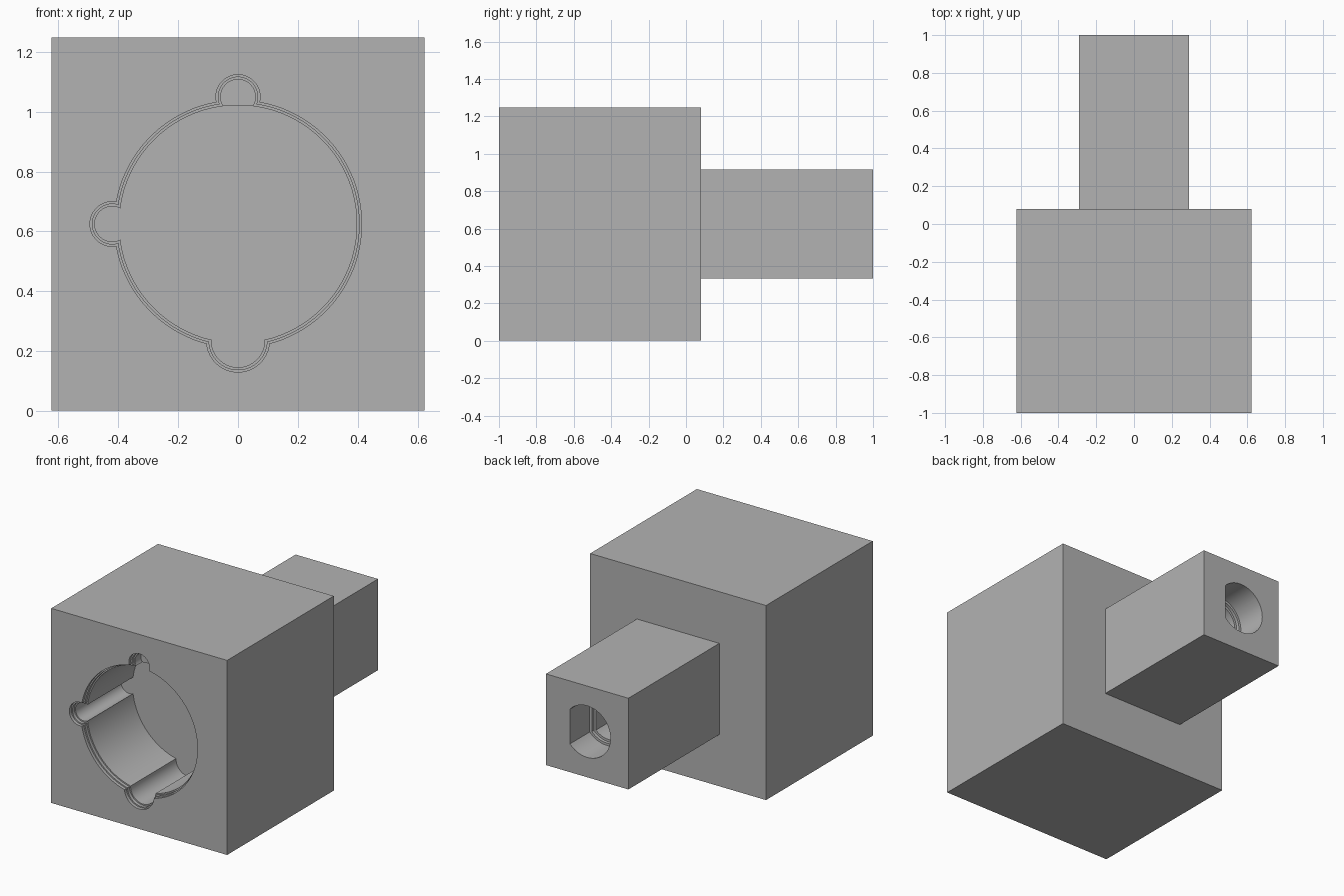
import bpy, bmesh, math

if "Cube" in bpy.data.objects:
    bpy.data.objects.remove(bpy.data.objects["Cube"])

grey = bpy.data.materials.new("plain grey")
grey.use_nodes = True
GREY = (0.45, 0.45, 0.45, 1)
grey.diffuse_color = GREY
grey.node_tree.nodes["Principled BSDF"].inputs["Base Color"].default_value = GREY

MID = 0.625  # height of the shared axis


def prism(name, points, y0, y1):
    """Extrude an (x, z) outline along y."""
    bm = bmesh.new()
    face = bm.faces.new([bm.verts.new((x, y0, z)) for x, z in points])
    ext = bmesh.ops.extrude_face_region(bm, geom=[face])
    moved = [v for v in ext["geom"] if isinstance(v, bmesh.types.BMVert)]
    bmesh.ops.translate(bm, verts=moved, vec=(0, y1 - y0, 0))
    bmesh.ops.recalc_face_normals(bm, faces=bm.faces)
    mesh = bpy.data.meshes.new(name)
    bm.to_mesh(mesh)
    bm.free()
    mesh.materials.append(grey)
    ob = bpy.data.objects.new(name, mesh)
    bpy.context.collection.objects.link(ob)
    return ob


def block(name, half, y0, y1):
    corners = [(-half, -half), (half, -half), (half, half), (-half, half)]
    return prism(name, [(x, MID + z) for x, z in corners], y0, y1)


def circle(cx, cz, r, n):
    return [(cx + r * math.cos(math.tau * (i + 0.5) / n),
             cz + r * math.sin(math.tau * (i + 0.5) / n)) for i in range(n)]


def d_shape(r, flat, n=56):
    """Round outline cut off by a flat on the +x side."""
    a = math.acos(flat / r)
    sweep = math.tau - 2 * a
    return [(r * math.cos(a + sweep * i / n),
             MID + r * math.sin(a + sweep * i / n)) for i in range(n + 1)]


def cut(ob, points, y0, y1):
    cutter = prism("cutter", points, y0, y1)
    cutter.hide_render = True
    mod = ob.modifiers.new("cut", "BOOLEAN")
    mod.operation = "DIFFERENCE"
    mod.solver = "EXACT"
    mod.object = cutter
    bpy.ops.object.select_all(action="DESELECT")
    bpy.context.view_layer.objects.active = ob
    ob.select_set(True)
    bpy.ops.object.modifier_apply(modifier=mod.name)
    bpy.data.objects.remove(cutter)


def smooth(ob):
    bpy.ops.object.select_all(action="DESELECT")
    bpy.context.view_layer.objects.active = ob
    ob.select_set(True)
    bpy.ops.object.shade_smooth_by_angle(angle=math.radians(30))


# Main housing with a keyed round socket in the front
housing = block("housing", 0.623, -1, 0.08)
FRONT, FLOOR = -1, -0.5
socket = [  # centre x, centre z, radius, end y, sides
    (0, MID, 0.413, FLOOR, 96),
    (-0.42, MID, 0.075, FLOOR, 40),
    (0, 0.235, 0.105, FLOOR, 48),
    (0, 1.05, 0.074, -0.9, 40),
]
for step, depth in ((0.016, None), (0.008, 0.04), (0, 0.02)):
    for cx, cz, r, end, n in socket:
        stop = end if depth is None else FRONT + depth
        cut(housing, circle(cx, cz, r - step, n), FRONT - 0.1, stop)
smooth(housing)

# Rear stem with a stepped D-shaped bore
stem = block("rear_stem", 0.292, 0.08, 1)
for inset, depth in ((0.03, 0.4), (0.015, 0.22), (0, 0.2)):
    cut(stem, d_shape(0.165 - inset, 0.122 - inset), 1 - depth, 1.1)
smooth(stem)
